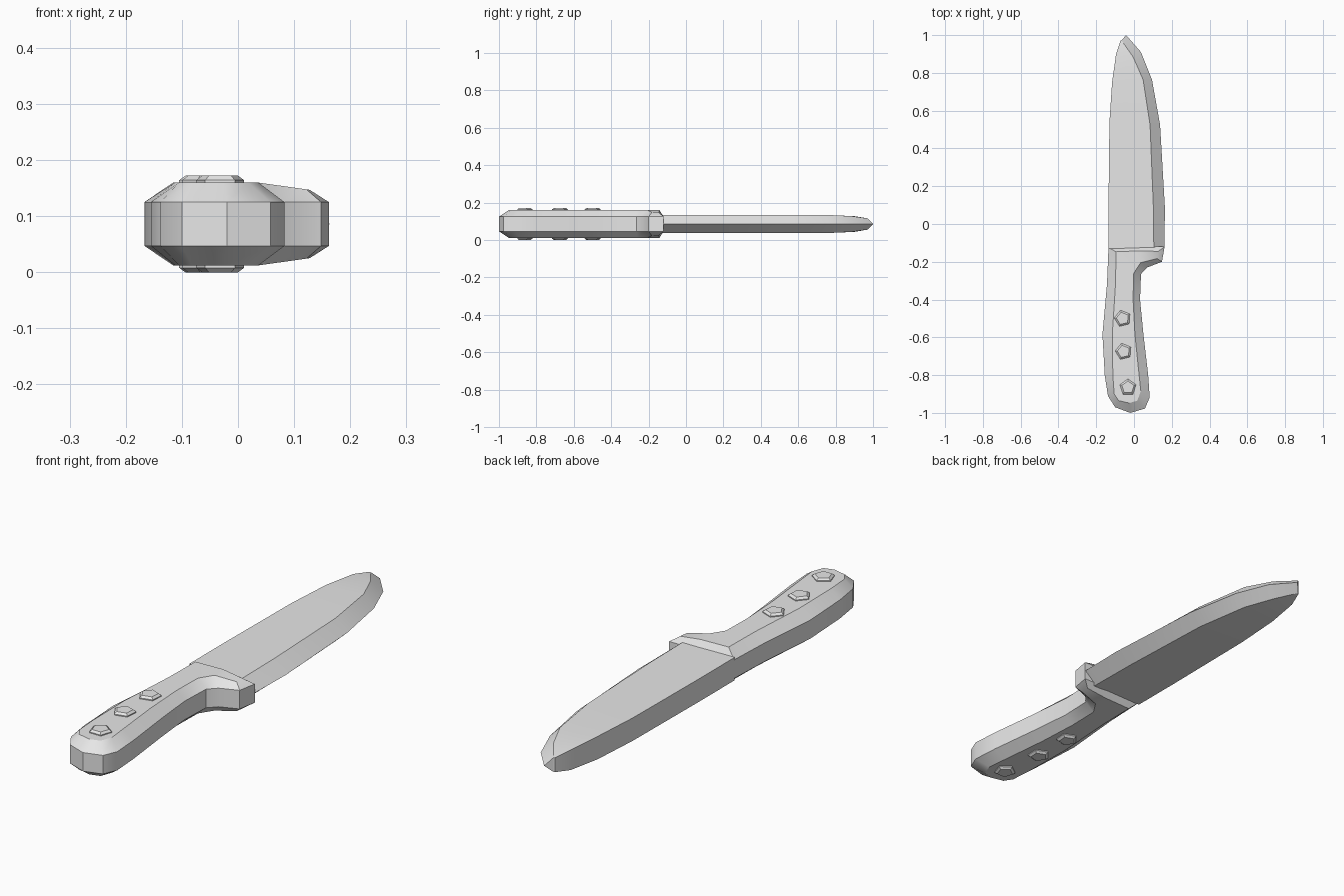
import bpy, bmesh, math
from mathutils import Vector

cube = bpy.data.objects.get("Cube")
if cube:
    bpy.data.objects.remove(cube, do_unlink=True)

MID = 0.086  # height of the plane of symmetry

grey = bpy.data.materials.new("plain grey")
grey.use_nodes = True
grey.diffuse_color = (0.8, 0.8, 0.8, 1)
grey.node_tree.nodes["Principled BSDF"].inputs["Base Color"].default_value = (0.8, 0.8, 0.8, 1)


def loft(name, rings, closed=True, angle=30):
    """Skin matching rings of points and cap both ends."""
    bm = bmesh.new()
    loops = [[bm.verts.new(p) for p in ring] for ring in rings]
    for a, b in zip(loops, loops[1:]):
        for i in range(len(a)):
            j = (i + 1) % len(a)
            bm.faces.new((a[i], a[j], b[j], b[i]))
    caps = [bm.faces.new(loops[0][::-1]), bm.faces.new(loops[-1])]
    bmesh.ops.triangulate(bm, faces=caps)
    bmesh.ops.recalc_face_normals(bm, faces=bm.faces)
    mesh = bpy.data.meshes.new(name)
    bm.to_mesh(mesh)
    bm.free()
    mesh.materials.append(grey)
    obj = bpy.data.objects.new(name, mesh)
    bpy.context.collection.objects.link(obj)
    bpy.ops.object.select_all(action="DESELECT")
    obj.select_set(True)
    bpy.context.view_layer.objects.active = obj
    bpy.ops.object.shade_smooth_by_angle(angle=math.radians(angle))
    return obj


# Blade: flat spine, flat cheeks and a bevel down to a sharp edge
# Stations: spine x, y; ridge x, y; edge x, y; half thickness
stations = [
    (-.135, -.13, .105, -.13, .160, -.13, .048),
    (-.135, .10, .102, .10, .164, .08, .048),
    (-.130, .54, .085, .525, .138, .525, .048),
    (-.116, .75, .048, .765, .095, .765, .048),
    (-.095, .90, -.005, .885, .037, .91, .042),
    (-.072, .97, -.066, .972, -.042, 1.0, .030),
]
loft("blade", [[(sx, sy, MID + h), (rx, ry, MID + h), (ex, ey, MID),
                (rx, ry, MID - h), (sx, sy, MID - h)]
               for sx, sy, rx, ry, ex, ey, h in stations])

# Handle with guard: upright side band, chamfer and flat faces
# Outline x, y; inset face x, y
outline = [
    (-.135, -.125, -.095, -.147), (-.143, -.32, -.098, -.32),
    (-.167, -.585, -.115, -.585), (-.155, -.80, -.112, -.80),
    (-.138, -.91, -.105, -.90), (-.10, -.97, -.082, -.935),
    (-.02, -1.0, -.025, -.948), (.058, -.977, .018, -.935),
    (.083, -.918, .036, -.885), (.075, -.80, .027, -.80),
    (.05, -.585, .005, -.585), (.032, -.40, -.005, -.40),
    (.037, -.265, -.002, -.262), (.07, -.23, .035, -.205),
    (.148, -.20, .122, -.183), (.162, -.12, .128, -.145),
    (.03, -.12, .03, -.142),
]


def face_height(x):
    # The faces slope down toward the tip of the guard
    return .074 - max(0, x - .04) * .15


def handle_ring(inset, side):
    return [(ix, iy, MID + side * face_height(ix)) if inset else (x, y, MID + side * .039)
            for x, y, ix, iy in outline]


loft("handle", [handle_ring(True, -1), handle_ring(False, -1),
                handle_ring(False, 1), handle_ring(True, 1)])

# Rivets: five-sided studs on both faces of the handle
for number, (x, y, turn) in enumerate([(-.06, -.50, 176), (-.055, -.675, 176), (-.032, -.865, 90)]):
    for side, label in ((1, "upper"), (-1, "lower")):
        rings = []
        for radius, height in ((.045, .07), (.045, .078), (.034, .086)):
            rings.append([Vector((x, y, MID + side * height))
                          + radius * Vector((math.cos(a), math.sin(a), 0))
                          for a in (math.radians(turn + 72 * k) for k in range(5))])
        loft(f"{label}_rivet_{number + 1}", rings)
